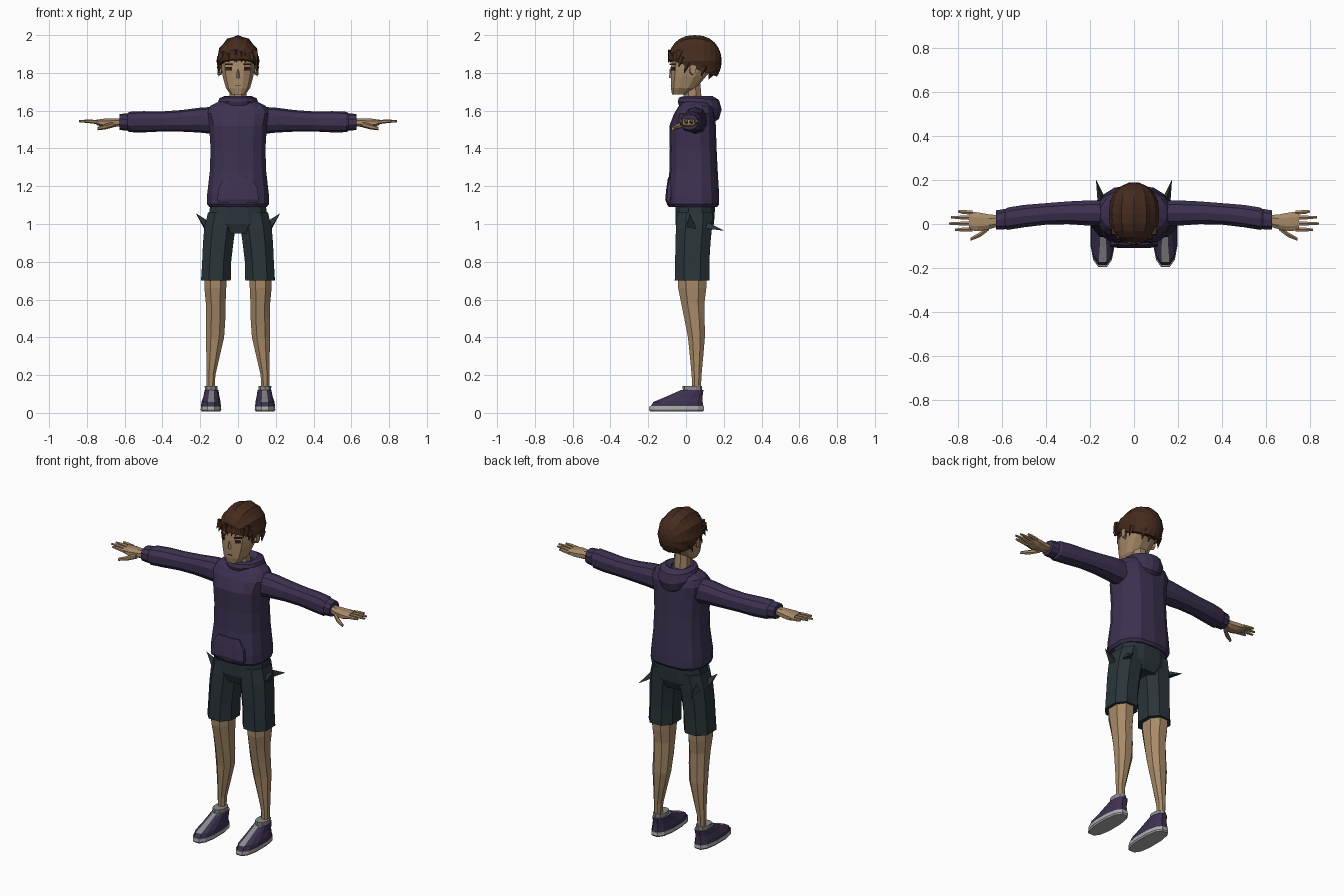
import bpy, bmesh, math, random
from mathutils import Vector, Matrix

random.seed(4)


def material(name, rgb):
    m = bpy.data.materials.new(name)
    m.diffuse_color = (*rgb, 1)
    return m


PURPLE = material("hoodie purple", (0.047, 0.031, 0.082))
SHORTS = material("dark slate", (0.023, 0.035, 0.041))
SKIN = material("tan skin", (0.39, 0.255, 0.14))
HAIR = material("dark brown hair", (0.060, 0.024, 0.013))
EYE = material("eye brown", (0.035, 0.018, 0.012))
GREY = material("sock grey", (0.26, 0.26, 0.27))
SOLE = material("sole grey", (0.42, 0.42, 0.42))


def finish(name, bm, mats, mirror=False):
    bmesh.ops.recalc_face_normals(bm, faces=bm.faces)
    me = bpy.data.meshes.new(name)
    bm.to_mesh(me)
    bm.free()
    ob = bpy.data.objects.new(name, me)
    bpy.context.collection.objects.link(ob)
    for m in mats:
        me.materials.append(m)
    if mirror:
        ob.modifiers.new("mirror", 'MIRROR')
    return ob


AXES = {'z': ((1, 0, 0), (0, 1, 0)), 'x': ((0, 1, 0), (0, 0, 1))}


def loft(name, rings, mat, n=12, p=0.85, axis='z', mirror=False, closed=False, rule=None):
    """Skin rounded cross-sections; each ring is (x, y, z, half width, half depth)."""
    bm = bmesh.new()
    u, v = (Vector(a) for a in AXES[axis])
    loops = []
    for x, y, z, a, b in rings:
        loop = []
        for i in range(n):
            t = 2 * math.pi * (i + 0.5) / n
            c, s = math.cos(t), math.sin(t)
            co = (Vector((x, y, z)) + u * a * math.copysign(abs(c) ** p, c)
                  + v * b * math.copysign(abs(s) ** p, s))
            loop.append(bm.verts.new(co))
        loops.append(loop)
    for lo, hi in zip(loops, loops[1:]):
        for i in range(n):
            j = (i + 1) % n
            bm.faces.new((lo[i], lo[j], hi[j], hi[i]))
    bm.faces.new(loops[0])
    bm.faces.new(loops[-1])
    if rule:
        bmesh.ops.recalc_face_normals(bm, faces=bm.faces)
        for f in bm.faces:
            f.material_index = rule(f)
    return finish(name, bm, mat if isinstance(mat, list) else [mat], mirror)


def spike(name, base, tip, r, mat, mirror=False, sides=4):
    base, tip = Vector(base), Vector(tip)
    d = tip - base
    bm = bmesh.new()
    bmesh.ops.create_cone(bm, cap_ends=True, segments=sides, radius1=r, radius2=0.001, depth=d.length,
                          matrix=Matrix.Translation((base + tip) / 2)
                          @ d.to_track_quat('Z', 'Y').to_matrix().to_4x4())
    return finish(name, bm, [mat], mirror)


def box(name, loc, size, mat, yaw=0.0, mirror=False):
    bm = bmesh.new()
    bmesh.ops.create_cube(bm, size=1, matrix=Matrix.Translation(loc) @ Matrix.Rotation(yaw, 4, 'Z')
                          @ Matrix.Diagonal((*size, 1)))
    return finish(name, bm, [mat], mirror)


# Head and face
loft("head", [(0, -0.035, 1.685, 0.04, 0.04), (0, -0.012, 1.72, 0.066, 0.07),
              (0, 0.012, 1.78, 0.083, 0.095), (0, 0.030, 1.82, 0.090, 0.113),
              (0, 0.035, 1.87, 0.092, 0.113), (0, 0.045, 1.92, 0.075, 0.085)], SKIN, p=0.8)
loft("neck", [(0, 0.04, 1.60, 0.052, 0.052), (0, 0.03, 1.74, 0.045, 0.05)], SKIN, n=8, p=1)
spike("nose", (0, -0.076, 1.775), (0, -0.086, 1.82), 0.014, SKIN)
box("eye", (0.050, -0.0705, 1.822), (0.034, 0.007, 0.017), EYE, 0.59, True)
box("eyebrow", (0.050, -0.0715, 1.845), (0.042, 0.008, 0.008), HAIR, 0.59, True)
box("mouth", (0, -0.080, 1.735), (0.03, 0.005, 0.004), EYE)
loft("ear", [(0.088, 0.03, 1.81, 0.012, 0.022), (0.108, 0.038, 1.82, 0.018, 0.030)],
     SKIN, n=6, p=1, axis='x', mirror=True)

# Hair: ridged cap with strands running front to back, cut along the hairline
bm = bmesh.new()
SEG = 24
bmesh.ops.create_uvsphere(bm, u_segments=SEG, v_segments=12, radius=1,
                          matrix=Matrix.Rotation(math.pi / 2, 4, 'X'))
for vert in bm.verts:
    x, y, z = vert.co
    k = 1.0 if round(math.atan2(z, x) / (2 * math.pi) * SEG) % 2 == 0 else 0.95
    vert.co = (0.115 * x * k, 0.047 + 0.142 * math.copysign(abs(y) ** 0.85, y), 1.863 + 0.137 * z * k)
bmesh.ops.bisect_plane(bm, geom=bm.verts[:] + bm.edges[:] + bm.faces[:], plane_co=(0, -0.09, 1.872),
                       plane_no=(0, 0.36, 1), clear_inner=True)
bmesh.ops.holes_fill(bm, edges=[e for e in bm.edges if e.is_boundary])
finish("hair_cap", bm, [HAIR])

# Fringe and side locks around the hairline
for i in range(9):
    x = -0.088 + 0.022 * i
    y = -0.088 + 5.5 * x * x
    spike("fringe_lock", (x, y + 0.012, 1.905 + random.uniform(-0.01, 0.015)),
          (x * 1.1 + random.uniform(-0.012, 0.012), y - 0.006, 1.855), 0.022, HAIR)
for y, z in ((-0.03, 1.83), (0.0, 1.80), (0.09, 1.78)):
    spike("side_lock", (0.095, y + 0.01, z + 0.055), (0.102, y - 0.01, z), 0.018, HAIR, True)
for x in (-0.05, 0.0, 0.05):
    spike("nape_lock", (x, 0.145, 1.82), (x * 0.9, 0.12, 1.765), 0.025, HAIR)

# Hoodie body
loft("hoodie_body", [(0, 0.037, 1.090, 0.155, 0.128), (0, 0.037, 1.105, 0.167, 0.139),
                     (0, 0.037, 1.16, 0.166, 0.138), (0, 0.040, 1.28, 0.152, 0.128),
                     (0, 0.038, 1.40, 0.148, 0.124), (0, 0.035, 1.52, 0.156, 0.123),
                     (0, 0.045, 1.585, 0.172, 0.108), (0, 0.052, 1.625, 0.150, 0.090),
                     (0, 0.055, 1.655, 0.090, 0.070)], PURPLE, n=14, p=0.75)
loft("front_pocket", [(0, -0.09, 1.115, 0.110, 0.016), (0, -0.092, 1.13, 0.115, 0.019),
                      (0, -0.088, 1.19, 0.108, 0.017), (0, -0.082, 1.245, 0.075, 0.014)],
     PURPLE, n=8, p=0.6)

# Hood lying on the shoulders: a collar tube that swells at the back
bm = bmesh.new()
N, M = 18, 8
grid = []
for i in range(N):
    a = 2 * math.pi * i / N
    back = (1 + math.sin(a)) / 2
    r, h = 0.020 + 0.030 * back, 0.028 + 0.044 * back ** 2
    row = []
    for j in range(M):
        b = 2 * math.pi * j / M
        d = r * math.cos(b)
        row.append(bm.verts.new(((0.074 + d) * math.cos(a), 0.058 + (0.083 + d) * math.sin(a),
                                 1.648 - 0.042 * back ** 2 + h * math.sin(b))))
    grid.append(row)
for i in range(N):
    for j in range(M):
        p, q = (i + 1) % N, (j + 1) % M
        bm.faces.new((grid[i][j], grid[p][j], grid[p][q], grid[i][q]))
finish("hood", bm, [PURPLE])

# Sleeves with cuffs
loft("sleeve", [(0.13, 0.05, 1.548, 0.060, 0.072), (0.20, 0.050, 1.550, 0.060, 0.066),
                (0.30, 0.051, 1.546, 0.054, 0.057), (0.40, 0.046, 1.543, 0.051, 0.053),
                (0.50, 0.036, 1.541, 0.053, 0.056), (0.575, 0.024, 1.540, 0.053, 0.054),
                (0.59, 0.022, 1.540, 0.044, 0.043)], PURPLE, n=10, axis='x', mirror=True)
loft("cuff", [(0.575, 0.022, 1.54, 0.044, 0.042), (0.59, 0.022, 1.54, 0.048, 0.046),
              (0.628, 0.018, 1.54, 0.046, 0.042)], PURPLE, n=10, axis='x', mirror=True)

# Hands
loft("palm", [(0.61, 0.015, 1.54, 0.026, 0.021), (0.66, 0.010, 1.536, 0.036, 0.025),
              (0.71, 0.010, 1.535, 0.046, 0.024), (0.75, 0.014, 1.538, 0.045, 0.015)],
     SKIN, n=8, axis='x', mirror=True)
for y, tip in ((-0.024, 0.815), (0.002, 0.842), (0.028, 0.832), (0.052, 0.80)):
    loft("finger", [(0.735, y, 1.538, 0.011, 0.011), (0.78, y * 1.05, 1.543, 0.010, 0.010),
                    (tip, y * 1.1, 1.545, 0.006, 0.006)], SKIN, n=6, p=1, axis='x', mirror=True)
loft("thumb", [(0.66, -0.015, 1.527, 0.016, 0.016), (0.70, -0.048, 1.515, 0.013, 0.014),
               (0.745, -0.070, 1.505, 0.008, 0.009)], SKIN, n=6, p=1, axis='x', mirror=True)

# Shorts
loft("shorts_waist", [(0, 0.045, 0.95, 0.10, 0.085), (0, 0.046, 1.0, 0.165, 0.105),
                      (0, 0.05, 1.11, 0.150, 0.108)], SHORTS, n=12, p=0.8)
loft("shorts_leg", [(0.117, 0.032, 0.702, 0.084, 0.098), (0.113, 0.033, 0.80, 0.082, 0.097),
                    (0.105, 0.037, 0.90, 0.086, 0.099), (0.096, 0.042, 0.98, 0.088, 0.102),
                    (0.086, 0.047, 1.06, 0.078, 0.100)], SHORTS, n=8, p=0.85, mirror=True)
# Pointed pocket flaps flaring from the hips
spike("side_pocket_flap", (0.155, 0.03, 0.975), (0.222, 0.02, 1.055), 0.035, SHORTS, True, 3)
spike("back_pocket_flap", (0.145, 0.10, 0.99), (0.172, 0.20, 0.965), 0.025, SHORTS, True, 3)

# Legs
loft("leg", [(0.145, 0.056, 0.11, 0.022, 0.024), (0.143, 0.056, 0.20, 0.025, 0.028),
             (0.132, 0.056, 0.30, 0.038, 0.038), (0.122, 0.055, 0.40, 0.052, 0.048),
             (0.118, 0.045, 0.50, 0.055, 0.058), (0.118, 0.036, 0.58, 0.056, 0.066),
             (0.120, 0.033, 0.66, 0.062, 0.080), (0.120, 0.033, 0.74, 0.064, 0.084)],
     SKIN, n=8, p=0.9, mirror=True)

# Shoes: sole, upper with a grey tongue, and sock
loft("shoe_sole", [(0.143, -0.05, 0.008, 0.050, 0.144), (0.143, -0.05, 0.016, 0.056, 0.150),
                   (0.143, -0.05, 0.036, 0.055, 0.148)], SOLE, n=12, p=0.8, mirror=True)
loft("shoe_upper", [(0.143, -0.048, 0.034, 0.054, 0.144), (0.143, -0.042, 0.058, 0.052, 0.134),
                    (0.141, -0.010, 0.085, 0.044, 0.100), (0.140, 0.032, 0.120, 0.038, 0.062)],
     [PURPLE, GREY], n=12, p=0.8, mirror=True,
     rule=lambda f: int(f.normal.z > 0.5 and f.calc_center_median().y > -0.14
                        and abs(f.calc_center_median().x - 0.142) < 0.02))
loft("sock", [(0.142, 0.034, 0.10, 0.034, 0.050), (0.142, 0.034, 0.142, 0.036, 0.052)],
     GREY, n=10, p=0.9, mirror=True)
